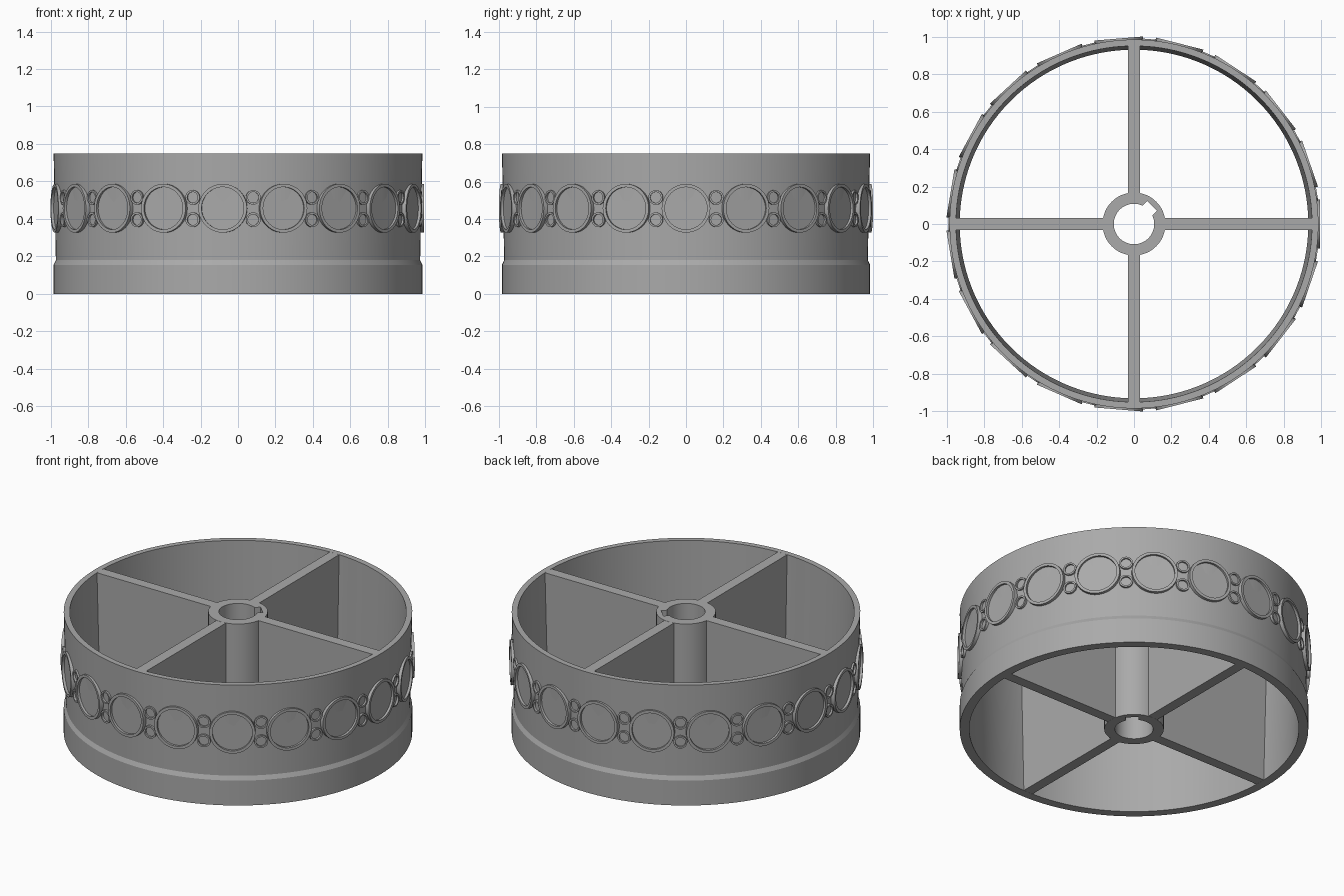
import bpy, bmesh, math
from mathutils import Matrix, Vector

if "Cube" in bpy.data.objects:
    bpy.data.objects.remove(bpy.data.objects["Cube"])

HEIGHT = 0.75
grey = bpy.data.materials.new("plain grey")
grey.use_nodes = True
grey.diffuse_color = (0.4, 0.4, 0.4, 1)
grey.node_tree.nodes["Principled BSDF"].inputs["Base Color"].default_value = grey.diffuse_color


def finish(name, bm):
    bmesh.ops.remove_doubles(bm, verts=bm.verts, dist=1e-5)
    bmesh.ops.recalc_face_normals(bm, faces=bm.faces)
    mesh = bpy.data.meshes.new(name)
    bm.to_mesh(mesh)
    bm.free()
    mesh.materials.append(grey)
    obj = bpy.data.objects.new(name, mesh)
    bpy.context.collection.objects.link(obj)
    bpy.ops.object.select_all(action='DESELECT')
    obj.select_set(True)
    bpy.context.view_layer.objects.active = obj
    bpy.ops.object.shade_smooth_by_angle(angle=math.radians(20))
    return obj


def lathe(bm, profile, segments, matrix=Matrix(), closed=False):
    """Revolve (radius, height) points around the local z axis."""
    verts = [bm.verts.new(matrix @ Vector((r, 0, h))) for r, h in profile]
    pairs = list(zip(verts, verts[1:] + verts[:1]))
    edges = [bm.edges.new(p) for p in (pairs if closed else pairs[:-1])]
    axis = (matrix.to_3x3() @ Vector((0, 0, 1))).normalized()
    bmesh.ops.spin(bm, geom=verts + edges, cent=matrix.translation, axis=axis,
                   angle=math.tau, steps=segments, use_merge=True)


# Rim wall with a thicker lip at the bottom and a slight draft
bm = bmesh.new()
lathe(bm, [(0.93, 0), (0.984, 0), (0.984, 0.155), (0.972, 0.18),
           (0.984, HEIGHT), (0.95, HEIGHT)], 160, closed=True)
finish("rim", bm)

# Hub tube with a square keyway in the bore
BORE, KEY_DEPTH, KEY_HALF = 0.108, 0.136, 0.036
key_dir = math.radians(45)
corners = [math.atan2(KEY_HALF, KEY_DEPTH), math.asin(KEY_HALF / BORE)]
turns = sorted([math.tau * i / 72 - math.pi for i in range(72)]
               + corners + [-c for c in corners])


def bore_radius(d):
    if abs(d) > corners[1]:
        return BORE
    return max(BORE, min(KEY_DEPTH / math.cos(d), KEY_HALF / max(abs(math.sin(d)), 1e-6)))


bm = bmesh.new()
sections = []
for d in turns:
    a = key_dir + d
    sections.append([bm.verts.new((r * math.cos(a), r * math.sin(a), z))
                     for r, z in ((0.168, 0), (0.168, HEIGHT),
                                  (bore_radius(d), HEIGHT), (bore_radius(d), 0))])
for s, t in zip(sections, sections[1:] + sections[:1]):
    for i in range(4):
        j = (i + 1) % 4
        bm.faces.new((s[i], s[j], t[j], t[i]))
finish("hub", bm)

# Four full-height spokes
START, END, WIDTH = 0.155, 0.955, 0.064
bm = bmesh.new()
for k in range(4):
    place = (Matrix.Rotation(k * math.pi / 2, 4, 'Z')
             @ Matrix.Translation(((START + END) / 2, 0, HEIGHT / 2))
             @ Matrix.Diagonal((END - START, WIDTH, HEIGHT - 0.001, 1)))
    bmesh.ops.create_cube(bm, size=1, matrix=place)
finish("spokes", bm)

# Band of raised round frames, large ones alternating with stacked small pairs
COUNT = 19
STEP = math.tau / COUNT


def frames(name, inner, outer, face, heights, offset, segments):
    bm = bmesh.new()
    profile = [(0, 0.9785), (inner, 0.9785), (inner, face),
               (outer, face), (outer, 0.955)]
    for k in range(COUNT):
        for z in heights:
            place = (Matrix.Translation((0, 0, z))
                     @ Matrix.Rotation((k + offset) * STEP, 4, 'Z')
                     @ Matrix.Rotation(math.pi / 2, 4, 'Y'))
            lathe(bm, profile, segments, place)
    finish(name, bm)


frames("large_frames", 0.113, 0.13, 0.993, [0.457], 0, 48)
frames("small_frames", 0.029, 0.039, 0.99, [0.396, 0.515], 0.5, 24)
